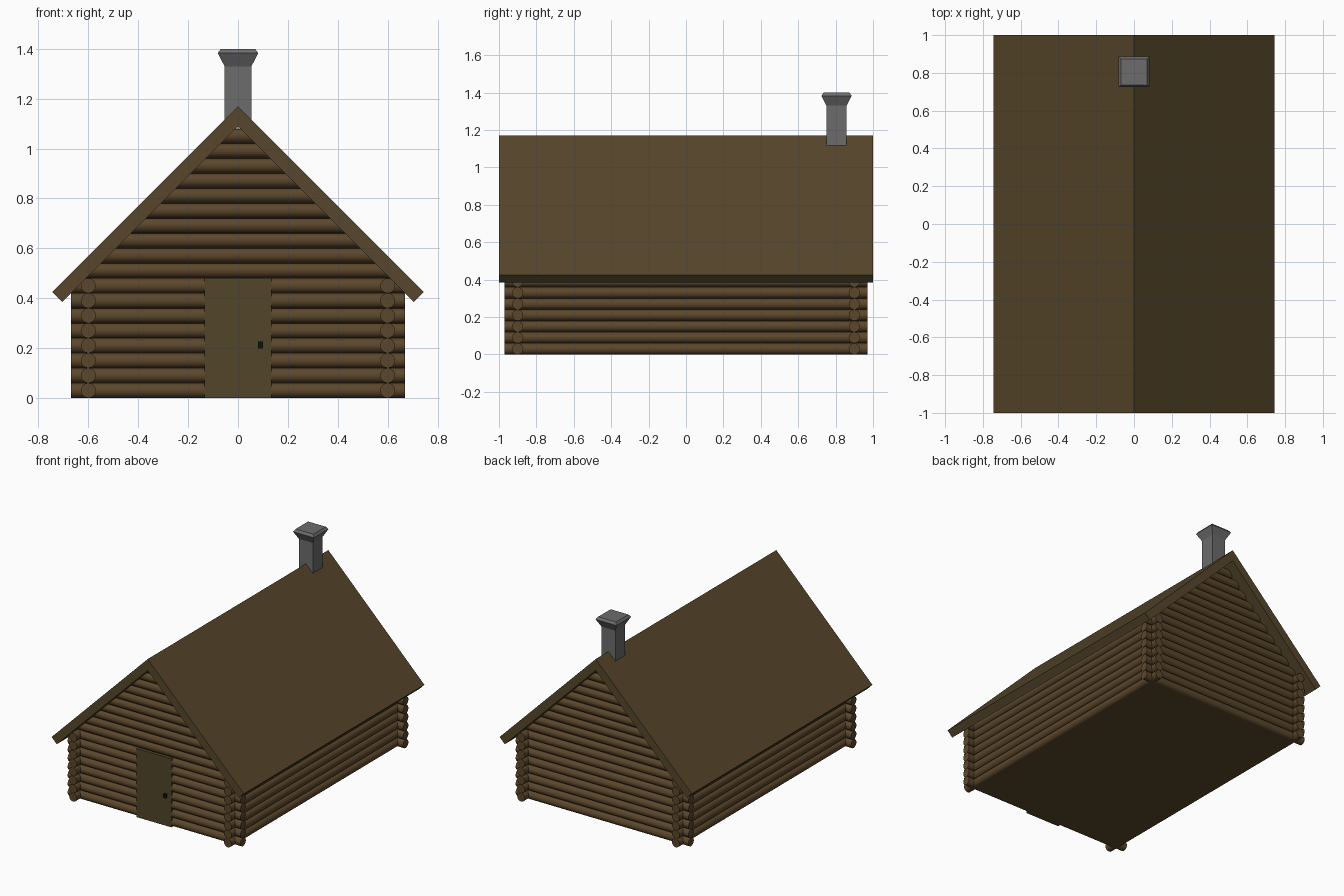
import bpy, bmesh
from math import pi, radians
from mathutils import Vector, Matrix

if "Cube" in bpy.data.objects:
    bpy.data.objects.remove(bpy.data.objects["Cube"])

R = 0.03          # log radius
PEAK = 1.09       # underside of the roof at the ridge


def material(name, rgb):
    m = bpy.data.materials.new(name)
    m.diffuse_color = (*rgb, 1)
    m.use_nodes = True
    m.node_tree.nodes["Principled BSDF"].inputs["Base Color"].default_value = m.diffuse_color
    return m


LOG = material("log_wood", (0.105, 0.063, 0.025))
ROOF = material("roof_wood", (0.095, 0.062, 0.024))
DOOR = material("door_wood", (0.085, 0.06, 0.023))
STONE = material("chimney_stone", (0.15, 0.15, 0.15))
IRON = material("iron", (0.005, 0.006, 0.005))


def finish(name, bm, mat, smooth=False):
    bmesh.ops.recalc_face_normals(bm, faces=bm.faces)
    me = bpy.data.meshes.new(name)
    bm.to_mesh(me)
    bm.free()
    me.materials.append(mat)
    ob = bpy.data.objects.new(name, me)
    bpy.context.collection.objects.link(ob)
    if smooth:
        bpy.ops.object.select_all(action='DESELECT')
        ob.select_set(True)
        bpy.context.view_layer.objects.active = ob
        bpy.ops.object.shade_smooth_by_angle(angle=radians(40))
    return ob


def box(name, lo, hi, mat):
    lo, hi = Vector(lo), Vector(hi)
    bm = bmesh.new()
    m = Matrix.Translation((lo + hi) / 2) @ Matrix.Diagonal((*(hi - lo), 1))
    bmesh.ops.create_cube(bm, size=1, matrix=m)
    return finish(name, bm, mat)


def add_log(bm, a, b):
    a, b = Vector(a), Vector(b)
    rot = (b - a).to_track_quat('Z', 'Y').to_matrix().to_4x4()
    bmesh.ops.create_cone(bm, cap_ends=True, segments=16, radius1=R, radius2=R,
                          depth=(b - a).length,
                          matrix=Matrix.Translation((a + b) / 2) @ rot)


def trim(bm, side):
    # Cut everything above one roof slope and cap the log ends
    geom = bm.verts[:] + bm.edges[:] + bm.faces[:]
    cut = bmesh.ops.bisect_plane(bm, geom=geom, plane_co=(0, 0, PEAK),
                                 plane_no=(side, 0, 1), clear_outer=True)
    edges = [e for e in cut['geom_cut'] if isinstance(e, bmesh.types.BMEdge)]
    bmesh.ops.holes_fill(bm, edges=edges)


# Side walls: eight logs along y
for name, x in (("left_wall_logs", -0.6), ("right_wall_logs", 0.6)):
    bm = bmesh.new()
    for i in range(8):
        z = R + 2 * R * i
        add_log(bm, (x, -0.97, z), (x, 0.97, z))
    finish(name, bm, LOG, True)

# Front and back walls, the front one split by the doorway
for name, y in (("front", -0.9), ("back", 0.9)):
    bm = bmesh.new()
    for i in range(8):
        z = R + 2 * R * i
        if name == "front":
            for s in (-1, 1):
                add_log(bm, (s * 0.13, y, z), (s * 0.67, y, z))
        else:
            add_log(bm, (-0.67, y, z), (0.67, y, z))
    finish(name + "_wall_logs", bm, LOG, True)

    # Gable logs cut to the roof slope
    bm = bmesh.new()
    for i in range(8, 18):
        z = R + 2 * R * i
        w = PEAK - z + 0.06
        add_log(bm, (-w, y, z), (w, y, z))
    for s in (-1, 1):
        trim(bm, s)
    finish(name + "_gable_logs", bm, LOG, True)

# Floor
box("floor", (-0.6, -0.9, 0), (0.6, 0.9, 0.02), LOG)

# Roof: folded board profile extruded along y
profile = [(0, 1.17), (0.745, 0.425), (0.705, 0.385), (0, PEAK),
           (-0.705, 0.385), (-0.745, 0.425)]
bm = bmesh.new()
front, back = ([bm.verts.new((x, y, z)) for x, z in profile] for y in (-1, 1))
for i in range(6):
    j = (i + 1) % 6
    bm.faces.new((front[i], front[j], back[j], back[i]))
for ring in (front, back):
    bm.faces.new(ring[:4])
    bm.faces.new((ring[0], ring[3], ring[4], ring[5]))
finish("roof", bm, ROOF)

# Door and handle
box("door", (-0.135, -0.93, 0), (0.135, -0.87, 0.48), DOOR)
box("door_handle", (0.08, -0.942, 0.198), (0.1, -0.925, 0.226), IRON)

# Chimney: square sections stacked up to a flared cap
bm = bmesh.new()
rings = []
for h, z in ((0.054, 1.085), (0.054, 1.33), (0.081, 1.383), (0.069, 1.4)):
    rings.append([bm.verts.new((sx * h, 0.805 + sy * h, z))
                  for sx, sy in ((-1, -1), (1, -1), (1, 1), (-1, 1))])
for a, b in zip(rings, rings[1:]):
    for i in range(4):
        j = (i + 1) % 4
        bm.faces.new((a[i], a[j], b[j], b[i]))
bm.faces.new(rings[0])
bm.faces.new(rings[-1])
finish("chimney", bm, STONE)
